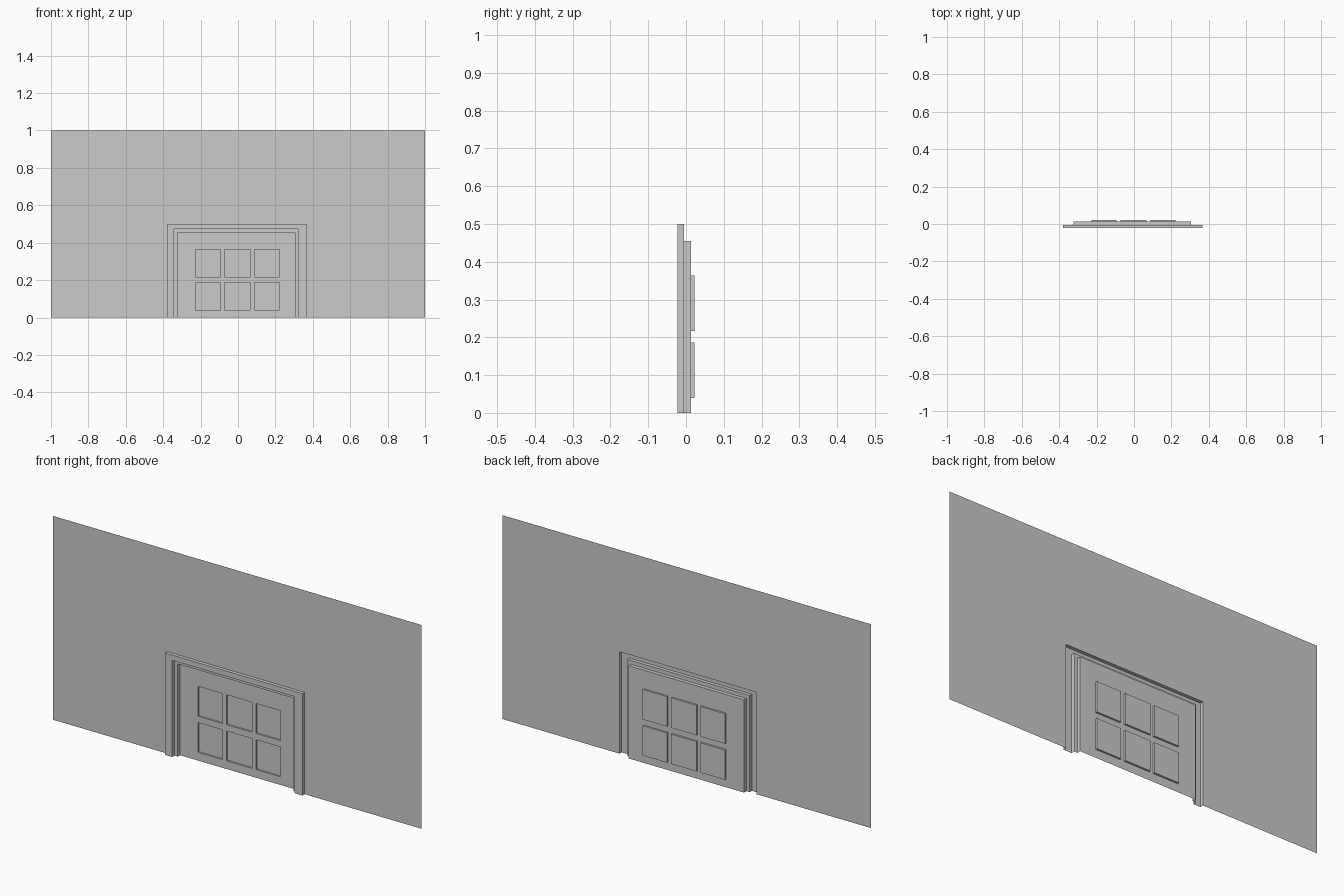
import bpy, bmesh

if "Cube" in bpy.data.objects:
    bpy.data.objects.remove(bpy.data.objects["Cube"])

WALL_Y, TRIM_Y, DOOR_Y, PANEL_Y = -0.005, -0.022, 0.013, 0.022


def finish(name, bm):
    me = bpy.data.meshes.new(name)
    bm.to_mesh(me)
    bm.free()
    ob = bpy.data.objects.new(name, me)
    bpy.context.collection.objects.link(ob)
    return ob


def arch(name, outlines):
    """Join nested square arches (left, right, top, y), open at the ground."""
    bm = bmesh.new()
    rows = [[bm.verts.new(p) for p in
             ((l, y, 0), (l, y, t), (r, y, t), (r, y, 0))]
            for l, r, t, y in outlines]
    for a, b in zip(rows, rows[1:]):
        for i in range(3):
            bm.faces.new((a[i], b[i], b[i + 1], a[i + 1])).normal_flip()
    for f in bm.faces:
        f.normal_update()
    return finish(name, bm)


OUTER = (-0.38, 0.365, 0.50)
INNER = (-0.342, 0.321, 0.474)
DOOR = (-0.324, 0.304, 0.455)

# Thin wall sheet around the doorway
arch("wall", [(-1, 1, 1, WALL_Y), (*OUTER, WALL_Y)])

# Raised casing, then the flat rebate and the reveal back to the door
arch("door_casing", [(*OUTER, WALL_Y), (*OUTER, TRIM_Y),
                     (*INNER, TRIM_Y), (*INNER, WALL_Y)])
arch("door_reveal", [(*INNER, WALL_Y), (*DOOR, WALL_Y), (*DOOR, DOOR_Y)])

# Door sheet: a grid whose odd cells are pushed back as panels
xs = [DOOR[0], -0.227, -0.093, -0.072, 0.066, 0.088, 0.221, DOOR[1]]
zs = [0, 0.04, 0.186, 0.217, 0.364, DOOR[2]]
bm = bmesh.new()
grid = [[bm.verts.new((x, DOOR_Y, z)) for x in xs] for z in zs]
panels = []
for j in range(len(zs) - 1):
    for i in range(len(xs) - 1):
        f = bm.faces.new((grid[j][i], grid[j][i + 1],
                          grid[j + 1][i + 1], grid[j + 1][i]))
        if i % 2 and j % 2:
            panels.append(f)
bm.normal_update()
for f in bmesh.ops.extrude_discrete_faces(bm, faces=panels)["faces"]:
    bmesh.ops.translate(bm, verts=f.verts, vec=(0, PANEL_Y - DOOR_Y, 0))
bm.normal_update()
finish("panelled_door", bm)
